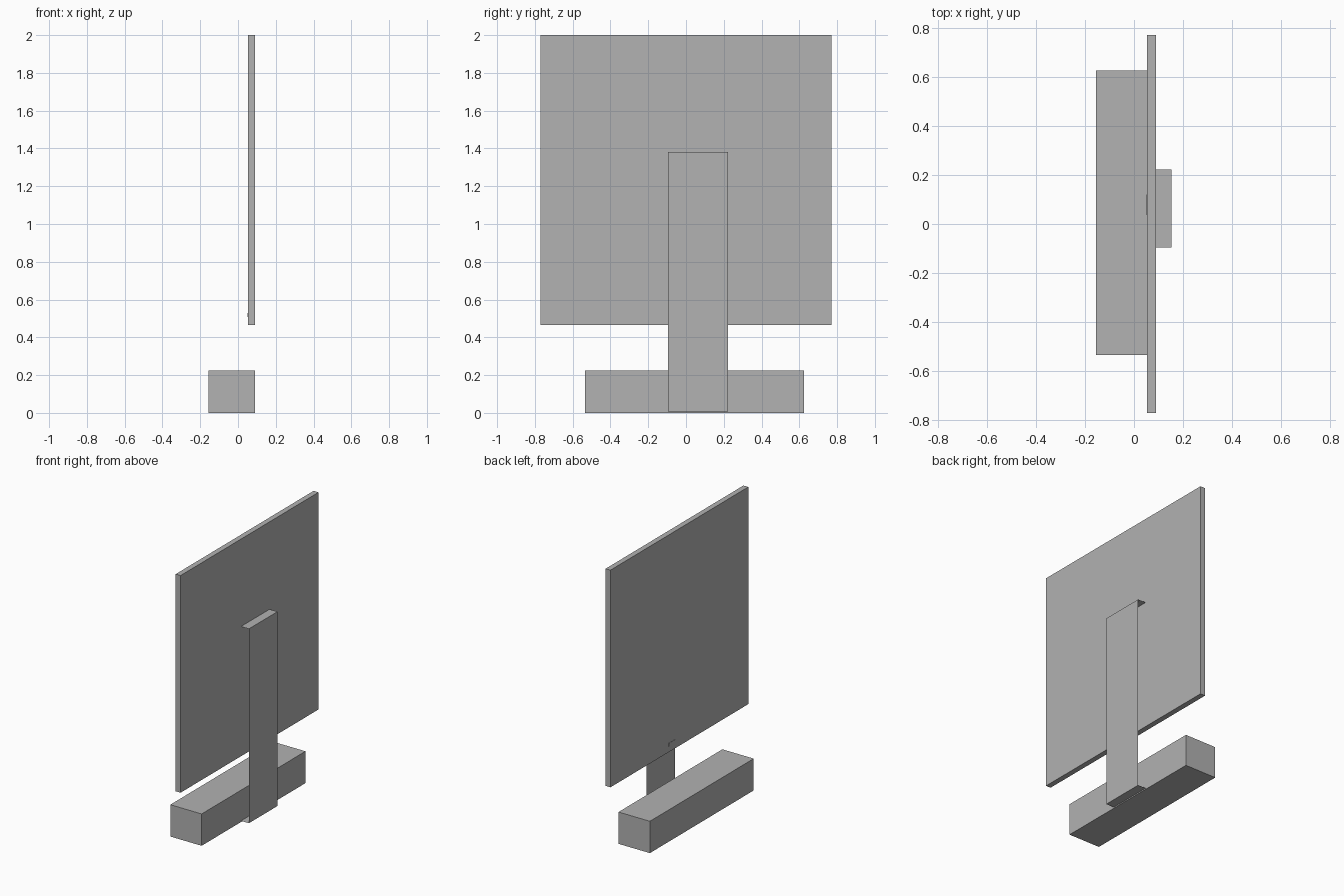
import bpy
import bmesh

if "Cube" in bpy.data.objects:
    bpy.data.objects.remove(bpy.data.objects["Cube"])

grey = bpy.data.materials.new("plain grey")
grey.diffuse_color = (0.445, 0.445, 0.445, 1.0)
grey.use_nodes = True
grey.node_tree.nodes["Principled BSDF"].inputs["Base Color"].default_value = grey.diffuse_color


def box(name, x0, x1, y0, y1, z0, z1, open_sides=()):
    """Box between two corners; faces whose normal is in open_sides are left out."""
    bm = bmesh.new()
    bmesh.ops.create_cube(bm, size=1.0)
    bm.normal_update()
    gone = [f for f in bm.faces
            if tuple(round(c) for c in f.normal) in open_sides]
    if gone:
        bmesh.ops.delete(bm, geom=gone, context='FACES')
    for v in bm.verts:
        v.co.x = x0 if v.co.x < 0 else x1
        v.co.y = y0 if v.co.y < 0 else y1
        v.co.z = z0 if v.co.z < 0 else z1
    mesh = bpy.data.meshes.new(name)
    bm.to_mesh(mesh)
    bm.free()
    mesh.materials.append(grey)
    obj = bpy.data.objects.new(name, mesh)
    bpy.context.collection.objects.link(obj)
    return obj


# Thin upright screen
box("screen_panel", 0.052, 0.09, -0.77, 0.77, 0.465, 2.0)

# Long bar lying on the floor
box("base_bar", -0.155, 0.09, -0.535, 0.625, 0.0, 0.225)

# Bent-sheet bracket joining the two, open at the ends and against the panel
box("rear_bracket", 0.09, 0.152, -0.095, 0.223, 0.008, 1.382,
    open_sides=((-1, 0, 0), (0, -1, 0), (0, 1, 0)))

# Tiny plate low on the screen face
box("small_plate", 0.0505, 0.0525, 0.037, 0.12, 0.507, 0.528)
